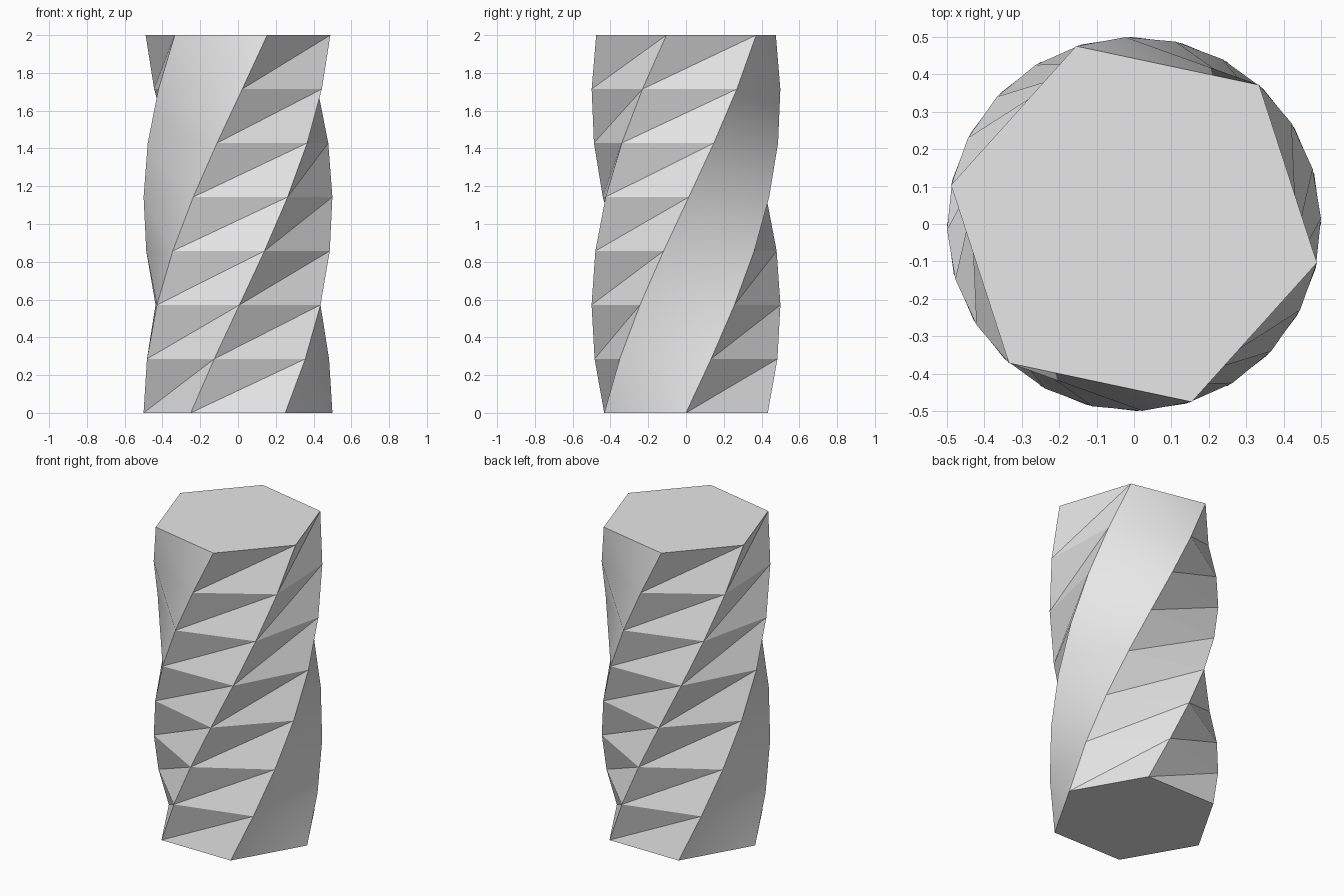
import bpy
import bmesh
import math

cube = bpy.data.objects.get("Cube")
if cube:
    bpy.data.objects.remove(cube, do_unlink=True)

SIDES, LEVELS = 6, 7
RADIUS, HEIGHT = 0.5, 2.0
TWIST = math.radians(108)

# Plain grey material
grey = bpy.data.materials.new("light_grey")
grey.use_nodes = True
colour = (0.8, 0.8, 0.8, 1.0)
grey.diffuse_color = colour
grey.node_tree.nodes["Principled BSDF"].inputs["Base Color"].default_value = colour

bm = bmesh.new()


def ring(level):
    """One hexagon of the column, turned in proportion to its height."""
    t = level / LEVELS
    angles = [math.tau * i / SIDES + TWIST * t for i in range(SIDES)]
    return [bm.verts.new((RADIUS * math.cos(a), RADIUS * math.sin(a), HEIGHT * t))
            for a in angles]


rings = [ring(level) for level in range(LEVELS + 1)]

# Twisted sides: two opposite strips fold outward, the other four fold inward
for low, high in zip(rings, rings[1:]):
    for i in range(SIDES):
        j = (i + 1) % SIDES
        if i % 3 == 2:
            bm.faces.new((low[i], low[j], high[i]))
            bm.faces.new((low[j], high[j], high[i]))
        else:
            bm.faces.new((low[i], low[j], high[j]))
            bm.faces.new((low[i], high[j], high[i]))

# Flat end caps
bm.faces.new(rings[0][::-1])
bm.faces.new(rings[-1])

mesh = bpy.data.meshes.new("twisted_column")
bm.to_mesh(mesh)
bm.free()
mesh.materials.append(grey)

column = bpy.data.objects.new("twisted_column", mesh)
bpy.context.collection.objects.link(column)

# Soft shading on the gentle strips, crisp folds elsewhere
bpy.ops.object.select_all(action='DESELECT')
column.select_set(True)
bpy.context.view_layer.objects.active = column
bpy.ops.object.shade_smooth_by_angle(angle=math.radians(30))
